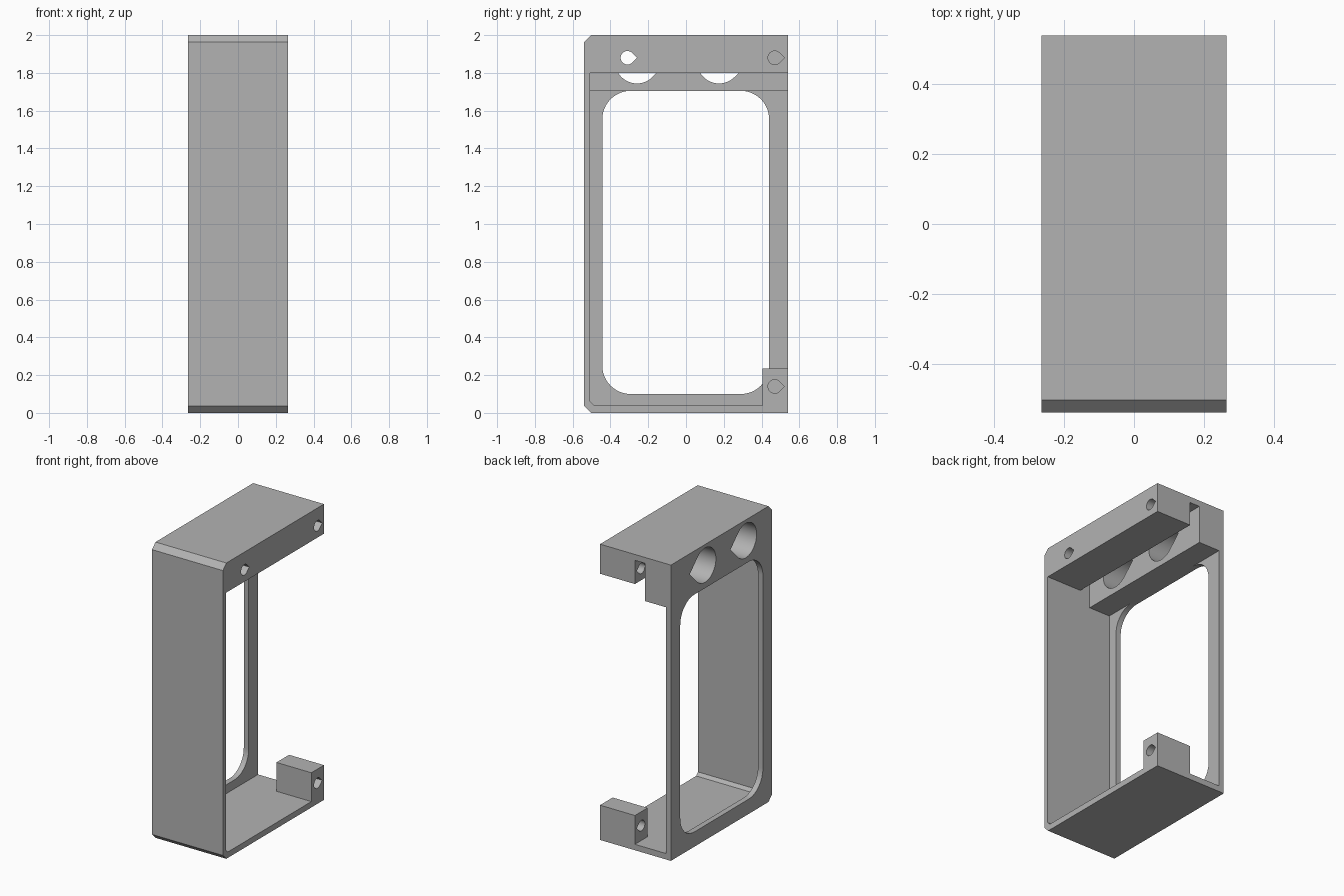
import bpy
import bmesh
from math import cos, sin, pi, radians

cube = bpy.data.objects.get("Cube")
if cube:
    bpy.data.objects.remove(cube, do_unlink=True)

# Overall dimensions
HALF_X, HALF_Y, HEIGHT = 0.265, 0.54, 2.0
PLATE_IN = -0.228      # inner face of the side plate
FRONT_IN = -0.507      # inner face of the front wall
FLOOR = 0.04
LEDGE_IN, RAIL_IN = -0.07, 0.004   # the two sides of the upper groove
LEDGE_Z, RAIL_Z, GROOVE_Z = 1.705, 1.8, 1.96
OUT = 0.7              # cutters run past the open sides

grey = bpy.data.materials.new("light grey")
grey.use_nodes = True
colour = (0.45, 0.45, 0.45, 1)
grey.diffuse_color = colour
grey.node_tree.nodes["Principled BSDF"].inputs["Base Color"].default_value = colour


def prism(name, profile, x0, x1):
    """Extrude a (y, z) profile from x0 to x1."""
    bm = bmesh.new()
    face = bm.faces.new([bm.verts.new((x0, y, z)) for y, z in profile])
    new = bmesh.ops.extrude_face_region(bm, geom=[face])["geom"]
    verts = [v for v in new if isinstance(v, bmesh.types.BMVert)]
    bmesh.ops.translate(bm, verts=verts, vec=(x1 - x0, 0, 0))
    bmesh.ops.recalc_face_normals(bm, faces=bm.faces)
    mesh = bpy.data.meshes.new(name)
    bm.to_mesh(mesh)
    bm.free()
    mesh.materials.append(grey)
    obj = bpy.data.objects.new(name, mesh)
    bpy.context.collection.objects.link(obj)
    return obj


def rounded_rect(y0, y1, z0, z1, r, steps=12):
    corners = [(y1 - r, z1 - r), (y0 + r, z1 - r), (y0 + r, z0 + r), (y1 - r, z0 + r)]
    return [(cy + r * cos((q + i / steps) * pi / 2), cz + r * sin((q + i / steps) * pi / 2))
            for q, (cy, cz) in enumerate(corners) for i in range(steps + 1)]


def teardrop(y, z, r, steps=36):
    """Circle with a right-angled tip pointing to the back."""
    arc = [pi / 4 + 1.5 * pi * i / steps for i in range(steps + 1)]
    return [(y + r * cos(a), z + r * sin(a)) for a in arc] + [(y + r * 2 ** 0.5, z)]


# Solid block with chamfered front edges
c = 0.037
frame = prism("holder_frame", [
    (HALF_Y, 0), (HALF_Y, HEIGHT), (-HALF_Y + c, HEIGHT), (-HALF_Y, HEIGHT - c),
    (-HALF_Y, c), (-HALF_Y + c, 0)], -HALF_X, HALF_X)

# Lower inside corner keeps a small bevel
corner = [(FRONT_IN, FLOOR + 0.02), (FRONT_IN + 0.02, FLOOR)]
cutters = [
    # Main cavity beside the plate, below the ledge
    prism("cavity_cutter", corner + [(OUT, FLOOR), (OUT, LEDGE_Z), (FRONT_IN, LEDGE_Z)],
          PLATE_IN, RAIL_IN),
    # Open side, leaving the top rail and the lower mounting block
    prism("opening_cutter", corner + [(0.405, FLOOR), (0.405, 0.235), (OUT, 0.235),
          (OUT, RAIL_Z), (FRONT_IN, RAIL_Z)], LEDGE_IN, HALF_X + 0.1),
    # Groove between ledge and rail
    prism("groove_cutter", [(FRONT_IN, 1), (OUT, 1), (OUT, GROOVE_Z), (FRONT_IN, GROOVE_Z)],
          LEDGE_IN, RAIL_IN),
    # Window in the side plate
    prism("window_cutter", rounded_rect(-0.443, 0.44, 0.1, LEDGE_Z, 0.15),
          -HALF_X - 0.1, PLATE_IN + 0.02),
]
# Large connector holes and small screw holes
for y in (-0.26, 0.175):
    cutters.append(prism("connector_hole_cutter", teardrop(y, 1.86, 0.116),
                         -HALF_X - 0.1, LEDGE_IN + 0.01))
for y, z in ((-0.31, 1.88), (0.47, 1.88), (0.47, 0.14)):
    cutters.append(prism("screw_hole_cutter", teardrop(y, z, 0.036, 24),
                         RAIL_IN - 0.03, HALF_X + 0.1))

for cutter in cutters:
    cutter.hide_render = True
    cutter.display_type = 'WIRE'
    mod = frame.modifiers.new(cutter.name, 'BOOLEAN')
    mod.operation = 'DIFFERENCE'
    mod.solver = 'EXACT'
    mod.object = cutter

# Apply the cuts, drop the cutters and smooth only the round walls
bpy.ops.object.select_all(action='DESELECT')
frame.select_set(True)
bpy.context.view_layer.objects.active = frame
for mod in list(frame.modifiers):
    bpy.ops.object.modifier_apply(modifier=mod.name)
for cutter in cutters:
    bpy.data.objects.remove(cutter, do_unlink=True)
bpy.ops.object.shade_smooth_by_angle(angle=radians(30))
